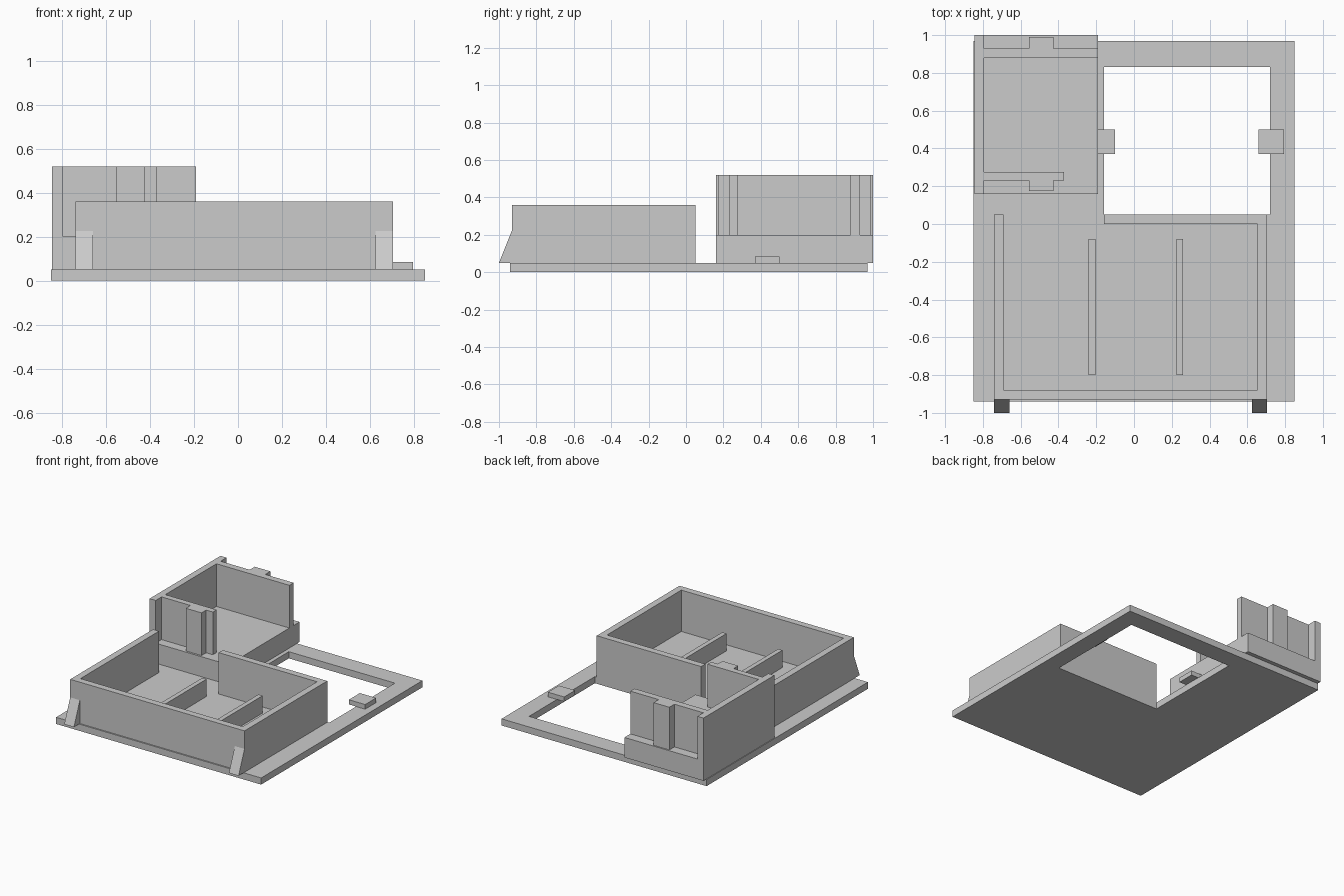
import bpy
import bmesh

# Remove the default cube only
default_cube = bpy.data.objects.get("Cube")
if default_cube:
    bpy.data.objects.remove(default_cube, do_unlink=True)

# Single grey plastic material
GREY = (0.6, 0.6, 0.6, 1.0)
plastic = bpy.data.materials.new("light_grey_plastic")
plastic.use_nodes = True
plastic.diffuse_color = GREY
plastic.node_tree.nodes["Principled BSDF"].inputs["Base Color"].default_value = GREY


def extrude_outline(name, corners, direction):
    """Make a solid by sweeping a flat outline along a direction."""
    mesh = bpy.data.meshes.new(name)
    bm = bmesh.new()
    face = bm.faces.new([bm.verts.new(corner) for corner in corners])
    swept = bmesh.ops.extrude_face_region(bm, geom=[face])
    moved = [item for item in swept["geom"] if isinstance(item, bmesh.types.BMVert)]
    bmesh.ops.translate(bm, verts=moved, vec=direction)
    bmesh.ops.recalc_face_normals(bm, faces=bm.faces[:])
    bm.to_mesh(mesh)
    bm.free()
    mesh.materials.append(plastic)
    part = bpy.data.objects.new(name, mesh)
    bpy.context.scene.collection.objects.link(part)
    return part


def upright(name, outline, bottom, top):
    """Extrude a plan outline between two heights."""
    return extrude_outline(name, [(x, y, bottom) for x, y in outline], (0, 0, top - bottom))


def block(name, left, right, front, back, bottom, top):
    plan = [(left, front), (right, front), (right, back), (left, back)]
    return upright(name, plan, bottom, top)


# Main heights
PLATE_TOP = 0.05
FLOOR_TOP = 0.2
BIN_TOP = 0.36
TOWER_TOP = 0.52

# Base plate with rectangular opening
plate = block("base_plate", -0.85, 0.85, -0.94, 0.97, 0, PLATE_TOP)
cutter = block("opening_cutter", -0.16, 0.72, 0.05, 0.83, -1, 1)
cutter.hide_render = True
opening = plate.modifiers.new("opening", "BOOLEAN")
opening.operation = "DIFFERENCE"
opening.solver = "EXACT"
opening.object = cutter
bpy.context.view_layer.objects.active = plate
bpy.ops.object.modifier_apply(modifier=opening.name)
bpy.data.objects.remove(cutter, do_unlink=True)

# Front bin: continuous wall, open at the back near the tower
bin_outline = [
    (-0.74, 0.05), (-0.74, -0.93), (0.705, -0.93), (0.705, 0.05), (-0.16, 0.05),
    (-0.16, 0), (0.655, 0), (0.655, -0.88), (-0.69, -0.88), (-0.69, 0.05),
]
upright("bin_walls", bin_outline, PLATE_TOP, BIN_TOP)

# Low dividers standing in the bin
for side, left in (("right", -0.24), ("left", 0.225)):
    block(f"bin_divider_{side}", left, left + 0.035, -0.8, -0.08, PLATE_TOP, 0.18)

# Sloped buttresses on the front wall
for side, left in (("right", -0.74), ("left", 0.625)):
    profile = [(left, -0.93, PLATE_TOP), (left, -1, PLATE_TOP), (left, -0.93, 0.225)]
    extrude_outline(f"front_buttress_{side}", profile, (0.08, 0, 0))

# Clips on both sides of the opening
for side, left in (("right", -0.235), ("left", 0.66)):
    block(f"opening_clip_{side}", left, left + 0.135, 0.37, 0.5, PLATE_TOP, 0.085)

# Rear tower: raised floor, then one wall with a pilaster on each face
block("tower_floor", -0.845, -0.19, 0.16, 1, PLATE_TOP, FLOOR_TOP)
front_wall = [
    (-0.845, 0.16), (-0.795, 0.16), (-0.795, 0.23), (-0.555, 0.23), (-0.555, 0.175),
    (-0.425, 0.175), (-0.425, 0.23), (-0.37, 0.23), (-0.37, 0.275), (-0.795, 0.275),
]
back_wall = [
    (-0.795, 0.88), (-0.19, 0.88), (-0.19, 0.93), (-0.425, 0.93), (-0.425, 0.99),
    (-0.555, 0.99), (-0.555, 0.93), (-0.795, 0.93), (-0.795, 1), (-0.845, 1),
]
upright("tower_walls", front_wall + back_wall, FLOOR_TOP, TOWER_TOP)
